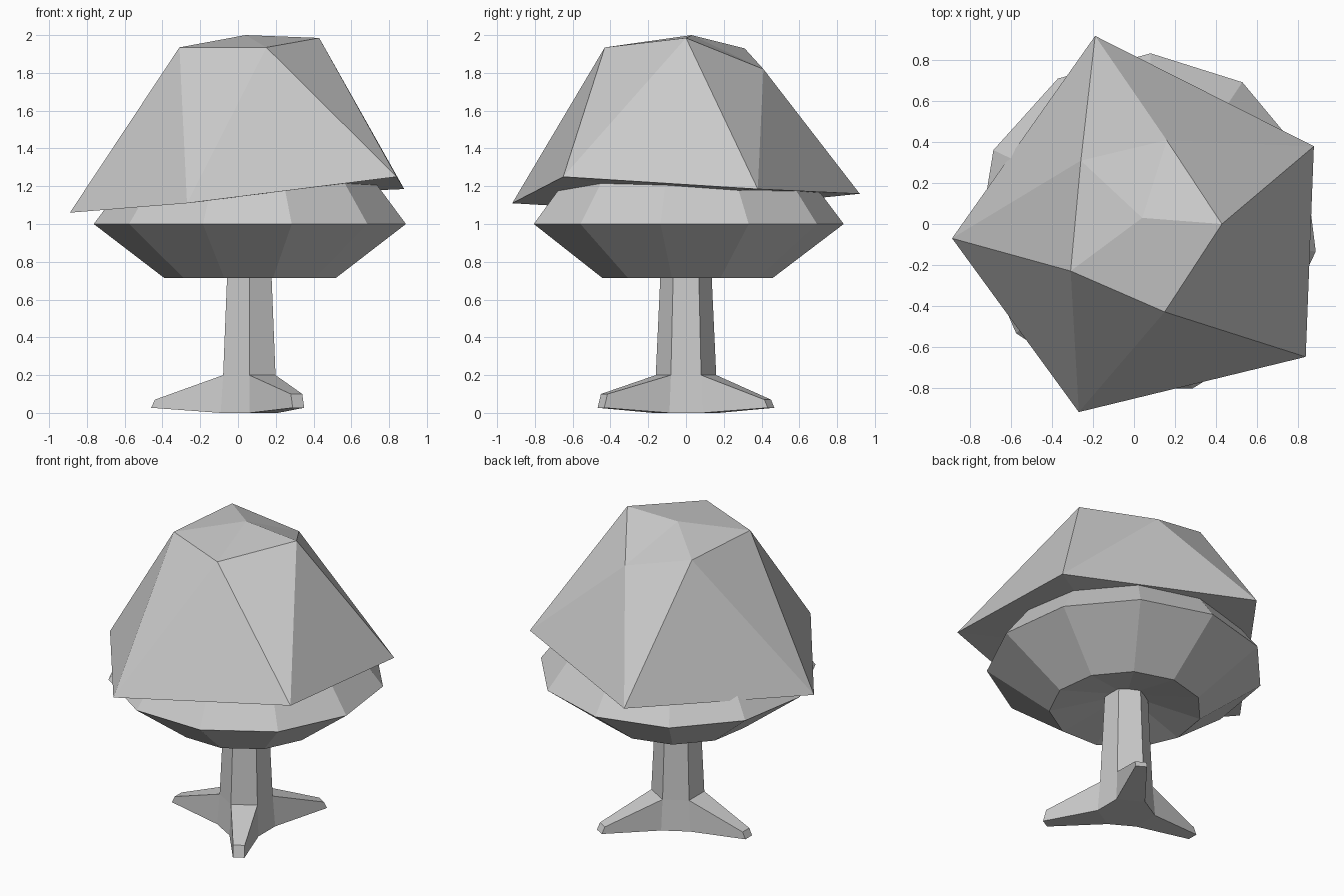
import bpy, bmesh
from math import sin, cos, radians
from mathutils import Vector

if "Cube" in bpy.data.objects:
    bpy.data.objects.remove(bpy.data.objects["Cube"], do_unlink=True)

grey = bpy.data.materials.new("plain_grey")
grey.use_nodes = True
tone = (0.6, 0.6, 0.6, 1)
grey.diffuse_color = tone
grey.node_tree.nodes["Principled BSDF"].inputs["Base Color"].default_value = tone


def finish(name, bm):
    bmesh.ops.recalc_face_normals(bm, faces=bm.faces)
    mesh = bpy.data.meshes.new(name)
    bm.to_mesh(mesh)
    bm.free()
    mesh.materials.append(grey)
    obj = bpy.data.objects.new(name, mesh)
    bpy.context.collection.objects.link(obj)
    return obj


def ring(bm, sides, radius, z, phase, cx):
    angles = [radians(phase + 360 * i / sides) for i in range(sides)]
    return [bm.verts.new((cx + radius * cos(a), radius * sin(a), z)) for a in angles]


def bridge(bm, low, high):
    n = len(low)
    return [bm.faces.new((low[i], low[(i + 1) % n], high[(i + 1) % n], high[i]))
            for i in range(n)]


def fan(bm, loop, tip):
    for i, v in enumerate(loop):
        bm.faces.new((v, loop[(i + 1) % len(loop)], tip))


# Upper crown: a tilted, irregular five-sided faceted dome
bm = bmesh.new()
skirt = [bm.verts.new(p) for p in [
    (-0.89, -0.07, 1.06), (-0.27, -0.92, 1.11), (0.84, -0.65, 1.25),
    (0.88, 0.38, 1.185), (-0.19, 0.92, 1.16)]]
shoulder = [bm.verts.new(p) for p in [
    (-0.31, -0.23, 1.935), (0.15, -0.43, 1.935), (0.43, 0.0, 1.985),
    (0.16, 0.41, 1.82), (-0.26, 0.31, 1.93)]]
fan(bm, shoulder, bm.verts.new((0.04, 0.03, 2.0)))
for i in range(5):
    j = (i + 1) % 5
    bm.faces.new((skirt[i], skirt[j], shoulder[i]))
    bm.faces.new((skirt[j], shoulder[j], shoulder[i]))
fan(bm, skirt, bm.verts.new((0.07, -0.07, 1.15)))
finish("upper_crown", bm)

# Lower crown: an eleven-sided bowl with a dented underside
bm = bmesh.new()
profile = [(0.46, 0.715), (0.835, 1.0), (0.625, 1.28)]
rings = [ring(bm, 11, r, z, -9.3, 0.065) for r, z in profile]
for low, high in zip(rings, rings[1:]):
    bridge(bm, low, high)
fan(bm, rings[0], bm.verts.new((0.06, 0, 0.82)))
fan(bm, rings[-1], bm.verts.new((0.06, 0, 1.35)))
finish("lower_crown", bm)

# Trunk: a tapering hexagon with three roots pulled out of its base
bm = bmesh.new()
cx = 0.06
base, knee, top = [ring(bm, 6, r, z, 30, cx)
                   for r, z in [(0.175, 0), (0.16, 0.2), (0.13, 0.85)]]
sides = bridge(bm, base, knee)
bridge(bm, knee, top)
bm.faces.new(base)
bm.faces.new(top)
for index, tip_height in [(0, 0.07), (2, 0.07), (4, 0.1)]:
    face = sides[index]
    out = Vector((cos(radians(60 + 60 * index)), sin(radians(60 + 60 * index)), 0))
    across = Vector((-out.y, out.x, 0))
    tip = bmesh.ops.extrude_discrete_faces(bm, faces=[face])["faces"][0]
    for v in tip.verts:
        upper = v.co.z > 0.1
        side = 1 if (v.co - Vector((cx, 0, 0))).dot(across) > 0 else -1
        v.co = Vector((cx, 0, 0)) + out * (0.5 if upper else 0.52) + across * side * 0.035
        v.co.z = tip_height if upper else 0.027
bmesh.ops.remove_doubles(bm, verts=bm.verts, dist=0.0001)
finish("trunk_and_roots", bm)
